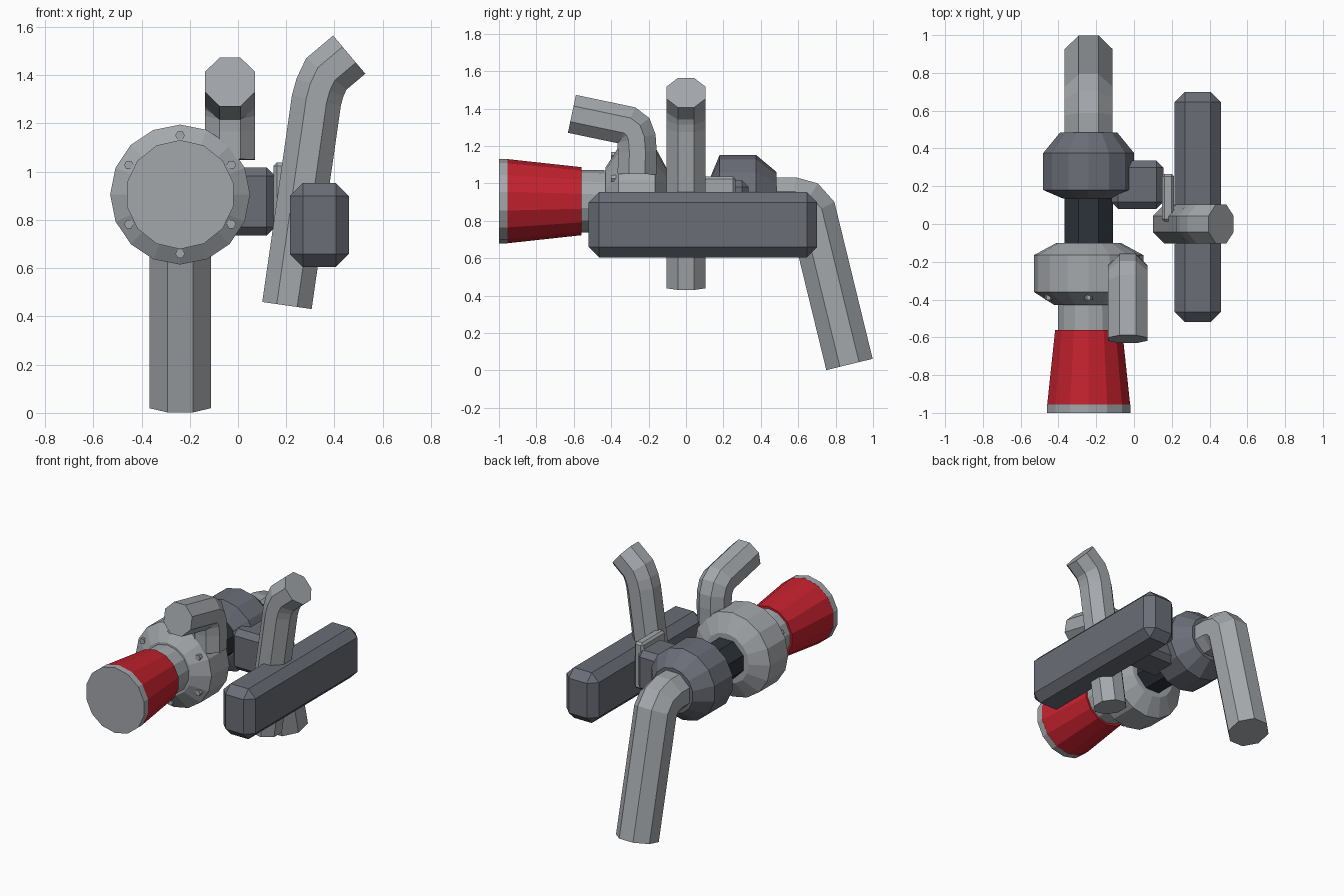
import bpy, bmesh, math
from mathutils import Vector

if "Cube" in bpy.data.objects:
    bpy.data.objects.remove(bpy.data.objects["Cube"])

AX, AZ = -0.24, 0.905        # turbo axis, running along y


def material(name, rgb):
    m = bpy.data.materials.new(name)
    m.diffuse_color = (*rgb, 1)
    m.use_nodes = True
    m.node_tree.nodes["Principled BSDF"].inputs["Base Color"].default_value = m.diffuse_color
    return m


LIGHT = material("light_grey", (0.37, 0.39, 0.41))
DARK = material("dark_grey", (0.145, 0.155, 0.185))
BLACK = material("near_black", (0.027, 0.034, 0.043))
RED = material("red", (0.55, 0.015, 0.027))


def finish(name, bm, mat):
    bmesh.ops.recalc_face_normals(bm, faces=bm.faces)
    me = bpy.data.meshes.new(name)
    bm.to_mesh(me)
    bm.free()
    me.materials.append(mat)
    ob = bpy.data.objects.new(name, me)
    bpy.context.collection.objects.link(ob)
    return ob


def skin(name, rings, mat):
    """Bridge a list of point rings and cap both ends."""
    bm = bmesh.new()
    loops = [[bm.verts.new(p) for p in r] for r in rings]
    n = len(loops[0])
    for a, b in zip(loops, loops[1:]):
        for i in range(n):
            j = (i + 1) % n
            bm.faces.new((a[i], a[j], b[j], b[i]))
    bm.faces.new(loops[0])
    bm.faces.new(loops[-1])
    return finish(name, bm, mat)


def turned(name, profile, sides, mat, phase=0.5):
    """Revolve (y, radius) pairs around the turbo axis."""
    angles = [math.tau * (i + phase) / sides for i in range(sides)]
    return skin(name, [[(AX + r * math.cos(a), y, AZ + r * math.sin(a)) for a in angles]
                       for y, r in profile], mat)


def pipe(name, path, normal, radius, mat=LIGHT):
    """Eight-sided pipe along a planar path, with mitred joints."""
    pts = [Vector(p) for p in path]
    n = Vector(normal)
    dirs = [(b - a).normalized() for a, b in zip(pts, pts[1:])]
    rings = []
    for i, p in enumerate(pts):
        d0, d1 = dirs[max(i - 1, 0)], dirs[min(i, len(dirs) - 1)]
        t = (d0 + d1).normalized()
        v = t.cross(n) / t.dot(d1)
        rings.append([p + radius * (math.cos(a) * n + math.sin(a) * v)
                      for a in (math.tau * (k + 0.5) / 8 for k in range(8))])
    return skin(name, rings, mat)


def block(name, lo, hi, bevel, mat):
    bm = bmesh.new()
    bmesh.ops.create_cube(bm, size=1)
    for v in bm.verts:
        v.co = [(a + b) / 2 + c * (b - a) for a, b, c in zip(lo, hi, v.co)]
    bmesh.ops.bevel(bm, geom=bm.edges[:], offset=bevel, segments=1, affect='EDGES')
    return finish(name, bm, mat)


# Turbo body along the axis
turned("inlet_cap", [(-1.0, 0.226), (-0.955, 0.226)], 14, LIGHT)
turned("red_coupler", [(-0.955, 0.225), (-0.56, 0.182)], 14, RED)
turned("inlet_neck", [(-0.57, 0.168), (-0.42, 0.165)], 14, LIGHT)
turned("compressor_housing",
       [(-0.43, 0.18), (-0.36, 0.29), (-0.165, 0.29), (-0.10, 0.17)], 16, LIGHT, 0)
turned("centre_core", [(-0.12, 0.139), (0.16, 0.139)], 8, BLACK)
turned("turbine_housing",
       [(0.135, 0.14), (0.18, 0.247), (0.375, 0.247), (0.485, 0.155)], 14, DARK)

# Six small bolts on the sloping front of the compressor
for k in range(6):
    a = math.radians(30 + 60 * k)
    c = Vector((AX + 0.245 * math.cos(a), 0, AZ + 0.245 * math.sin(a)))
    skin(f"housing_bolt_{k + 1}",
         [[c + Vector((0.02 * math.cos(b), y, 0.02 * math.sin(b)))
           for b in (math.tau * i / 6 for i in range(6))] for y in (-0.402, -0.37)], LIGHT)

# Bent pipes
pipe("exhaust_pipe", [(AX, 0.42, AZ), (AX, 0.57, AZ), (AX, 0.635, 0.887),
                      (AX, 0.677, 0.84), (AX, 0.874, 0.032)], (1, 0, 0), 0.138)
pipe("outlet_pipe", [(-0.033, -0.262, 1.05), (-0.033, -0.26, 1.17), (-0.033, -0.265, 1.24),
                     (-0.033, -0.282, 1.285), (-0.033, -0.315, 1.31),
                     (-0.033, -0.61, 1.372)], (1, 0, 0), 0.112)
pipe("side_pipe", [(0.203, 0, 0.445), (0.325, 0, 1.295), (0.340, 0, 1.35),
                   (0.366, 0, 1.405), (0.461, 0, 1.485)], (0, 1, 0), 0.112)

# Cooler, actuator and its mounting plate
block("cooler_block", (0.215, -0.52, 0.605), (0.46, 0.70, 0.953), 0.054, DARK)
block("actuator_box", (-0.12, 0.08, 0.735), (0.155, 0.335, 1.018), 0.036, DARK)
block("mounting_plate", (0.147, 0.012, 0.715), (0.213, 0.265, 1.038), 0.014, LIGHT)
